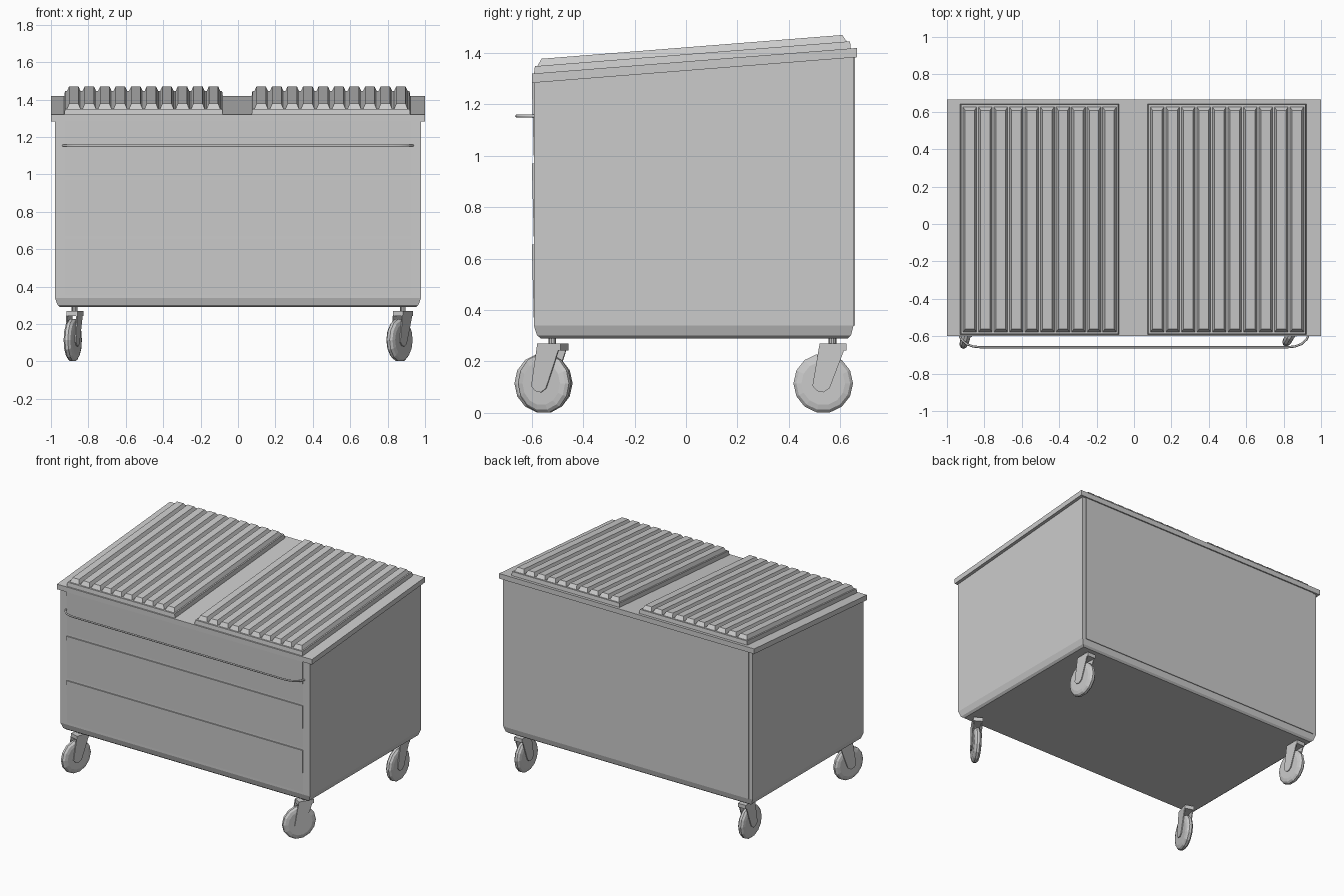
import bpy, bmesh, math
from mathutils import Matrix, Vector

if "Cube" in bpy.data.objects:
    bpy.data.objects.remove(bpy.data.objects["Cube"])

SLOPE = 0.079  # rise of the top from front to back


def finish(name, bm, matrix=None):
    bmesh.ops.recalc_face_normals(bm, faces=bm.faces)
    me = bpy.data.meshes.new(name)
    bm.to_mesh(me)
    bm.free()
    ob = bpy.data.objects.new(name, me)
    bpy.context.collection.objects.link(ob)
    if matrix:
        ob.matrix_world = matrix
    return ob


def skin(bm, rings):
    rows = [[bm.verts.new(p) for p in r] for r in rings]
    n = len(rows[0])
    for a, b in zip(rows, rows[1:]):
        for i in range(n):
            j = (i + 1) % n
            bm.faces.new((a[i], a[j], b[j], b[i]))
    bm.faces.new(rows[0][::-1])
    bm.faces.new(rows[-1])


def rect(x0, x1, y0, y1, z, slope=0.0):
    return [(x, y, z + slope * (y + 0.6)) for x, y in
            ((x0, y0), (x1, y0), (x1, y1), (x0, y1))]


def loft(name, *rings):
    bm = bmesh.new()
    skin(bm, rings)
    return finish(name, bm)


# Bin body with chamfered bottom and sloping top
loft("body",
     rect(-0.95, 0.95, -0.565, 0.63, 0.29),
     rect(-0.965, 0.965, -0.58, 0.642, 0.302),
     rect(-0.978, 0.978, -0.592, 0.652, 0.34),
     rect(-0.978, 0.978, -0.592, 0.652, 1.30, SLOPE))

# Rim around the top
loft("rim", rect(-1, 1, -0.6, 0.665, 1.284, SLOPE),
     rect(-1, 1, -0.6, 0.665, 1.32, SLOPE))

# Slightly tilted front panels and flat back panel
for i, top in enumerate((1.285, 0.97, 0.655)):
    loft(f"front_panel_{i + 1}",
         rect(-0.925, 0.925, -0.592, -0.58, top - 0.3),
         rect(-0.925, 0.925, -0.6, -0.58, top))
loft("back_panel", rect(-0.95, 0.95, 0.64, 0.657, 0.34),
     rect(-0.95, 0.95, 0.64, 0.657, 1.385))

# Two ribbed lids
for side, x in (("left", -0.93), ("right", 0.072)):
    loft(f"lid_{side}", rect(x, x + 0.85, -0.592, 0.642, 1.315, SLOPE),
         rect(x + 0.005, x + 0.845, -0.588, 0.638, 1.348, SLOPE))
    bm = bmesh.new()
    for i in range(10):
        c = x + 0.052 + i * 0.083
        skin(bm, [rect(c - 0.038, c + 0.038, -0.58, 0.628, 1.345, SLOPE),
                  rect(c - 0.025, c + 0.025, -0.562, 0.608, 1.375, SLOPE)])
    finish(f"lid_ribs_{side}", bm)

# Front push handle
cu = bpy.data.curves.new("push_handle", "CURVE")
cu.dimensions = "3D"
cu.bevel_depth = 0.006
cu.bevel_resolution = 1
half = [(0.935, -0.59), (0.922, -0.618), (0.895, -0.642), (0.86, -0.655), (0.82, -0.659)]
path = half + [(-x, y) for x, y in reversed(half)]
sp = cu.splines.new("POLY")
sp.points.add(len(path) - 1)
for p, (x, y) in zip(sp.points, path):
    p.co = (x, y, 1.155, 1)
bpy.context.collection.objects.link(bpy.data.objects.new("push_handle", cu))


# Swivel casters: local -y is the trailing direction
def caster(tag, x, y, turn):
    m = Matrix.Translation((x, y, 0)) @ Matrix.Rotation(math.radians(turn), 4, "Z")
    # wheel with bevelled tread
    bm = bmesh.new()
    profile = [(-0.024, 0.085), (-0.019, 0.105), (-0.008, 0.116),
               (0.008, 0.116), (0.019, 0.105), (0.024, 0.085)]
    skin(bm, [[(w, -0.036 + r * math.cos(math.tau * i / 14),
                0.115 + r * math.sin(math.tau * i / 14)) for i in range(14)]
              for w, r in profile])
    finish(f"wheel_{tag}", bm, m)
    # fork with two cheeks and a top plate
    bm = bmesh.new()
    cheek = [(0.055, 0.27), (0.0, 0.125), (-0.012, 0.095), (-0.035, 0.08),
             (-0.06, 0.085), (-0.078, 0.105), (-0.05, 0.27)]
    for s in (-1, 1):
        skin(bm, [[(s * w, u, z) for u, z in cheek] for w in (0.025, 0.031)])
    skin(bm, [rect(-0.031, 0.031, -0.05, 0.055, z) for z in (0.243, 0.27)])
    finish(f"fork_{tag}", bm, m)
    # stem
    bm = bmesh.new()
    bmesh.ops.create_cone(bm, cap_ends=True, segments=10, radius1=0.015, radius2=0.015,
                          depth=0.04, matrix=Matrix.Translation((0, 0, 0.28)))
    finish(f"stem_{tag}", bm, m)


for args in (("front_left", -0.873, -0.52, -17), ("front_right", 0.882, -0.52, -31),
             ("back_left", -0.875, 0.57, 0), ("back_right", 0.88, 0.57, 0)):
    caster(*args)
